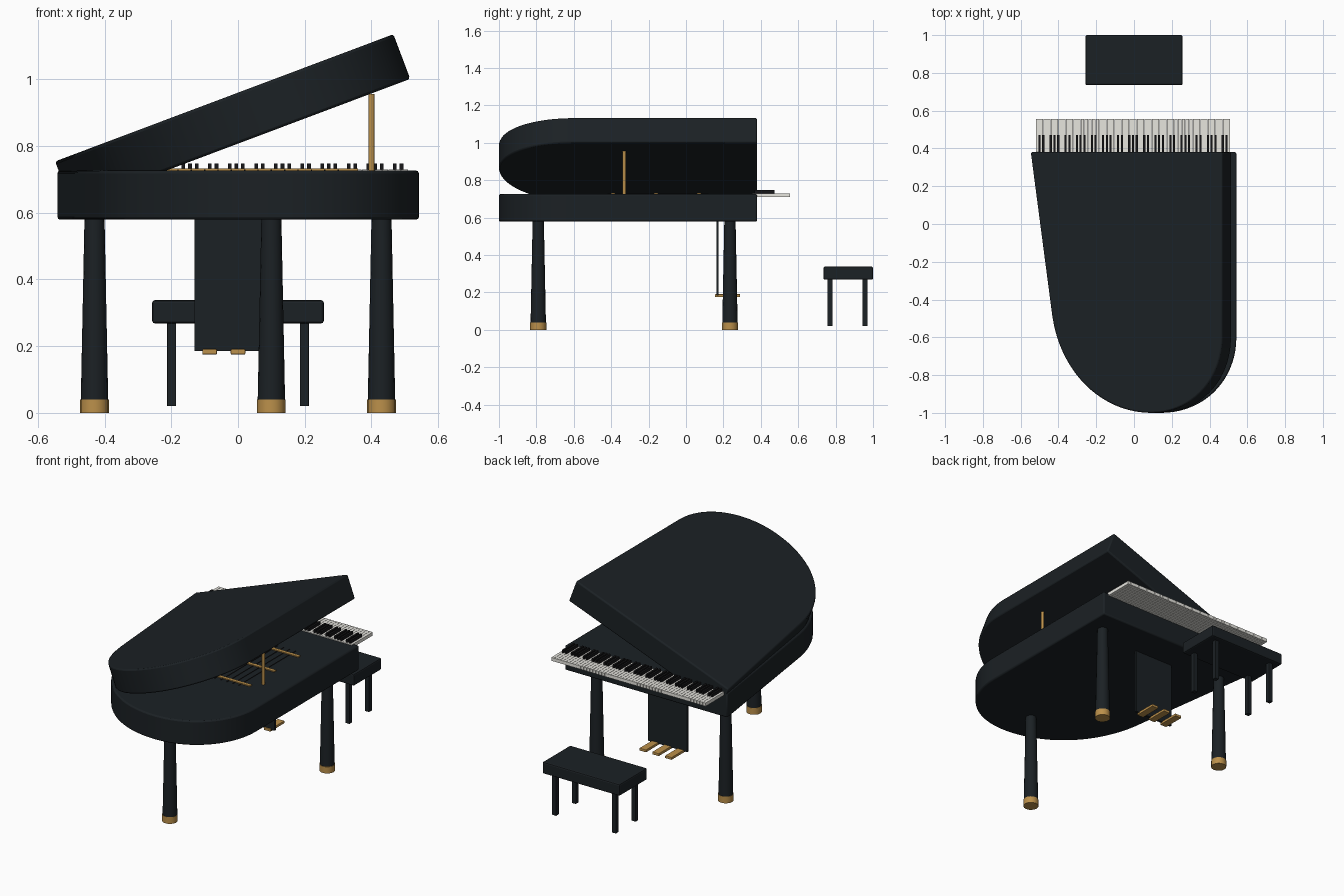
import bpy, bmesh, math
from mathutils import Vector
from mathutils.geometry import interpolate_bezier

if "Cube" in bpy.data.objects:
    bpy.data.objects.remove(bpy.data.objects["Cube"])


def material(name, rgb):
    m = bpy.data.materials.new(name)
    m.diffuse_color = (*rgb, 1)
    m.use_nodes = True
    m.node_tree.nodes["Principled BSDF"].inputs["Base Color"].default_value = m.diffuse_color
    return m


BLACK = material("black_lacquer", (0.011, 0.015, 0.018))
KEY_BLACK = material("ebony", (0.008, 0.008, 0.009))
GOLD = material("brass", (0.5, 0.28, 0.07))
IVORY = material("ivory", (0.8, 0.79, 0.74))


def finish(bm, name, mat, bevel=0, smooth=False):
    bmesh.ops.recalc_face_normals(bm, faces=bm.faces)
    me = bpy.data.meshes.new(name)
    bm.to_mesh(me)
    bm.free()
    ob = bpy.data.objects.new(name, me)
    bpy.context.collection.objects.link(ob)
    me.materials.append(mat)
    if bevel:
        mod = ob.modifiers.new("bevel", "BEVEL")
        mod.width, mod.segments = bevel, 2
        mod.limit_method, mod.angle_limit = "ANGLE", math.radians(40)
    if smooth:
        bpy.ops.object.select_all(action="DESELECT")
        ob.select_set(True)
        bpy.context.view_layer.objects.active = ob
        bpy.ops.object.shade_smooth_by_angle(angle=math.radians(35))
    return ob


def add_box(bm, lo, hi):
    lo, hi = Vector(lo), Vector(hi)
    verts = bmesh.ops.create_cube(bm, size=1)["verts"]
    bmesh.ops.scale(bm, vec=hi - lo, verts=verts)
    bmesh.ops.translate(bm, vec=(lo + hi) / 2, verts=verts)


def boxes(name, mat, spans, bevel=0):
    bm = bmesh.new()
    for lo, hi in spans:
        add_box(bm, lo, hi)
    return finish(bm, name, mat, bevel)


def cone(name, mat, x, y, z0, z1, r0, r1, sides=16):
    bm = bmesh.new()
    bmesh.ops.create_cone(bm, cap_ends=True, segments=sides, radius1=r0, radius2=r1, depth=z1 - z0)
    bmesh.ops.translate(bm, vec=(x, y, (z0 + z1) / 2), verts=bm.verts)
    return finish(bm, name, mat, smooth=True)


# Curved outline shared by the case and the lid
def outline():
    left = [(-.42, -.49, 0), (-.37, -.80, 0), (-.13, -1, 0), (.14, -1, 0)]
    right = [(.14, -1, 0), (.38, -1, 0), (.542, -.82, 0), (.542, -.6, 0)]
    pts = [Vector((-.542, .38, 0))]
    pts += interpolate_bezier(*[Vector(p) for p in left], 20)
    pts += interpolate_bezier(*[Vector(p) for p in right], 20)[1:]
    return pts + [Vector((.542, .38, 0))]


def slab(name, thick):
    bm = bmesh.new()
    face = bm.faces.new([bm.verts.new(p - Vector((0, 0, thick / 2))) for p in outline()])
    ext = bmesh.ops.extrude_face_region(bm, geom=[face])["geom"]
    bmesh.ops.translate(bm, vec=(0, 0, thick), verts=[v for v in ext if isinstance(v, bmesh.types.BMVert)])
    return finish(bm, name, BLACK, bevel=.008, smooth=True)


# Case and raised lid
slab("case", .147).location = (0, 0, .6525)
lid = slab("lid", .143)
lid.location = (-.0165, 0, .877)
lid.rotation_euler.y = -math.radians(20.6)

# Lid prop
cone("lid_prop", GOLD, .40, -.33, .72, .955, .009, .009, 12)

# Tapered legs with brass feet
for name, x, y in (("tail_leg", .10, -.79), ("left_leg", -.43, .235), ("right_leg", .43, .235)):
    cone(name, BLACK, x, y, .04, .585, .041, .030)
    cone(name + "_foot", GOLD, x, y, 0, .04, .043, .043)

# Brass frame bars and strings on the soundboard
boxes("frame_bars", GOLD, [((-.36, y - .01, .722), (.36, y + .01, .732)) for y in (-.39, -.16, .07)])
boxes("strings", KEY_BLACK, [((-.3 + i * .04 - .002, -.42, .724), (-.3 + i * .04 + .002, .12, .729))
                             for i in range(16)])

# Keyboard: 52 white keys, black keys in groups of two and three
PITCH, X0, N = .0198, -.52, 52
boxes("white_keys", IVORY, [((X0 + i * PITCH + .0008, .355, .71), (X0 + (i + 1) * PITCH - .0008, .555, .73))
                            for i in range(N)])
boxes("black_keys", KEY_BLACK, [((X0 + (i + 1) * PITCH - .0055, .365, .728), (X0 + (i + 1) * PITCH + .0055, .472, .748))
                                for i in range(N - 1) if i % 7 in (0, 1, 3, 4, 5)])

# Pedal panel and pedals
boxes("pedal_panel", BLACK, [((-.13, .162, .185), (.13, .175, .585))])
boxes("pedals", GOLD, [((x - .022, .155, .175), (x + .022, .29, .191)) for x in (-.085, 0, .085)], .003)

# Bench
boxes("bench_seat", BLACK, [((-.257, .735, .268), (.257, 1.0, .338))], .008)
boxes("bench_legs", BLACK, [((x - .0135, y - .0135, .02), (x + .0135, y + .0135, .275))
                            for x in (-.199, .199) for y in (.77, .957)], .002)
